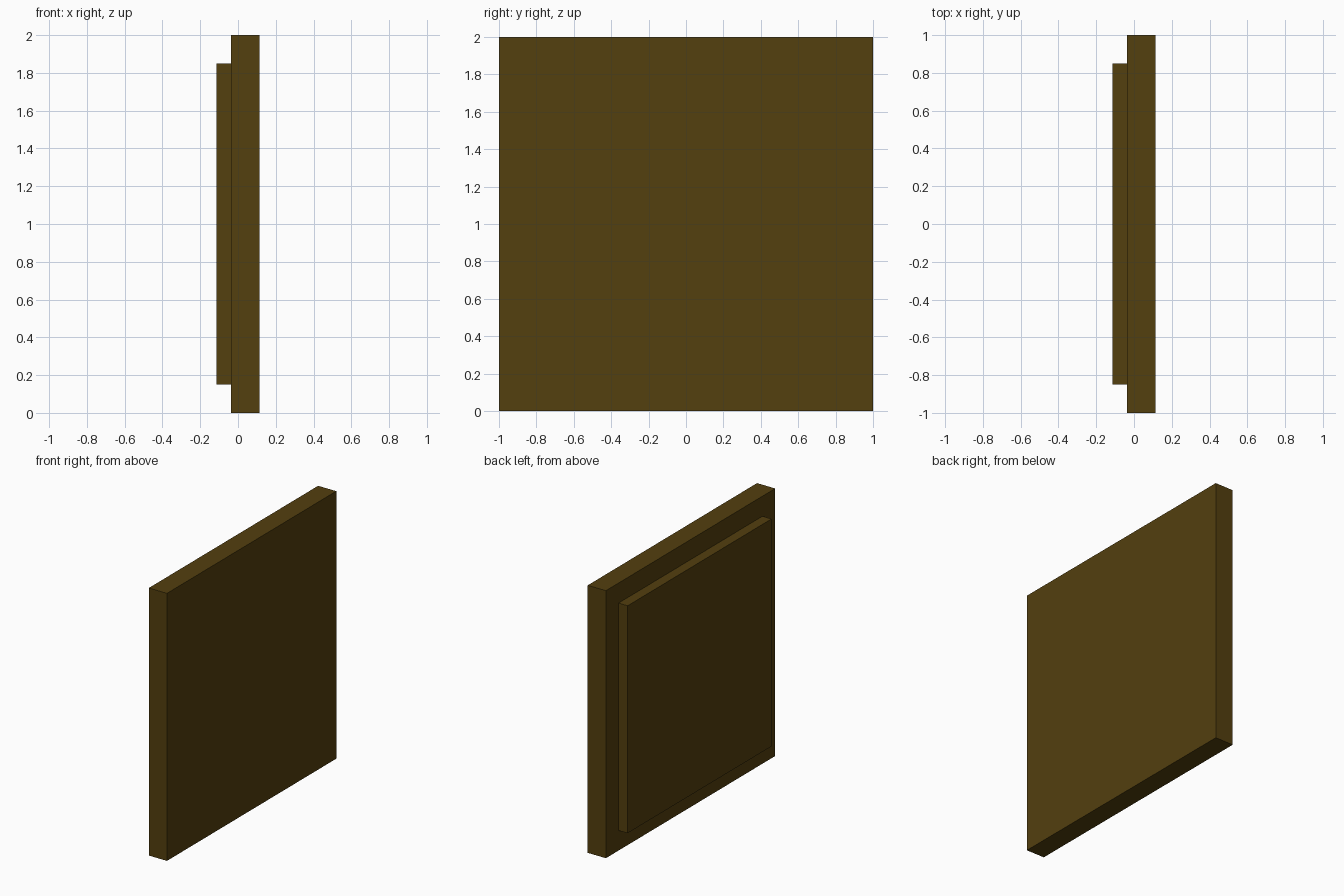
import bpy

if "Cube" in bpy.data.objects:
    bpy.data.objects.remove(bpy.data.objects["Cube"])

# Single dark brown colour
brown = bpy.data.materials.new("dark_brown")
brown.diffuse_color = (0.087, 0.05, 0.0045, 1)
brown.use_nodes = True
brown.node_tree.nodes["Principled BSDF"].inputs["Base Color"].default_value = brown.diffuse_color


def box(name, lo, hi):
    """Axis-aligned box between two corners."""
    bpy.ops.mesh.primitive_cube_add(size=1, location=[(a + b) / 2 for a, b in zip(lo, hi)])
    ob = bpy.context.object
    ob.name = name
    ob.scale = [b - a for a, b in zip(lo, hi)]
    bpy.ops.object.transform_apply(location=False, rotation=False, scale=True)
    ob.data.materials.append(brown)
    return ob


# Main square slab
box("panel", (-0.0375, -1, 0), (0.1125, 1, 2))
# Smaller raised plate on the -x side
box("raised_plate", (-0.1125, -0.85, 0.15), (-0.0375, 0.85, 1.85))
